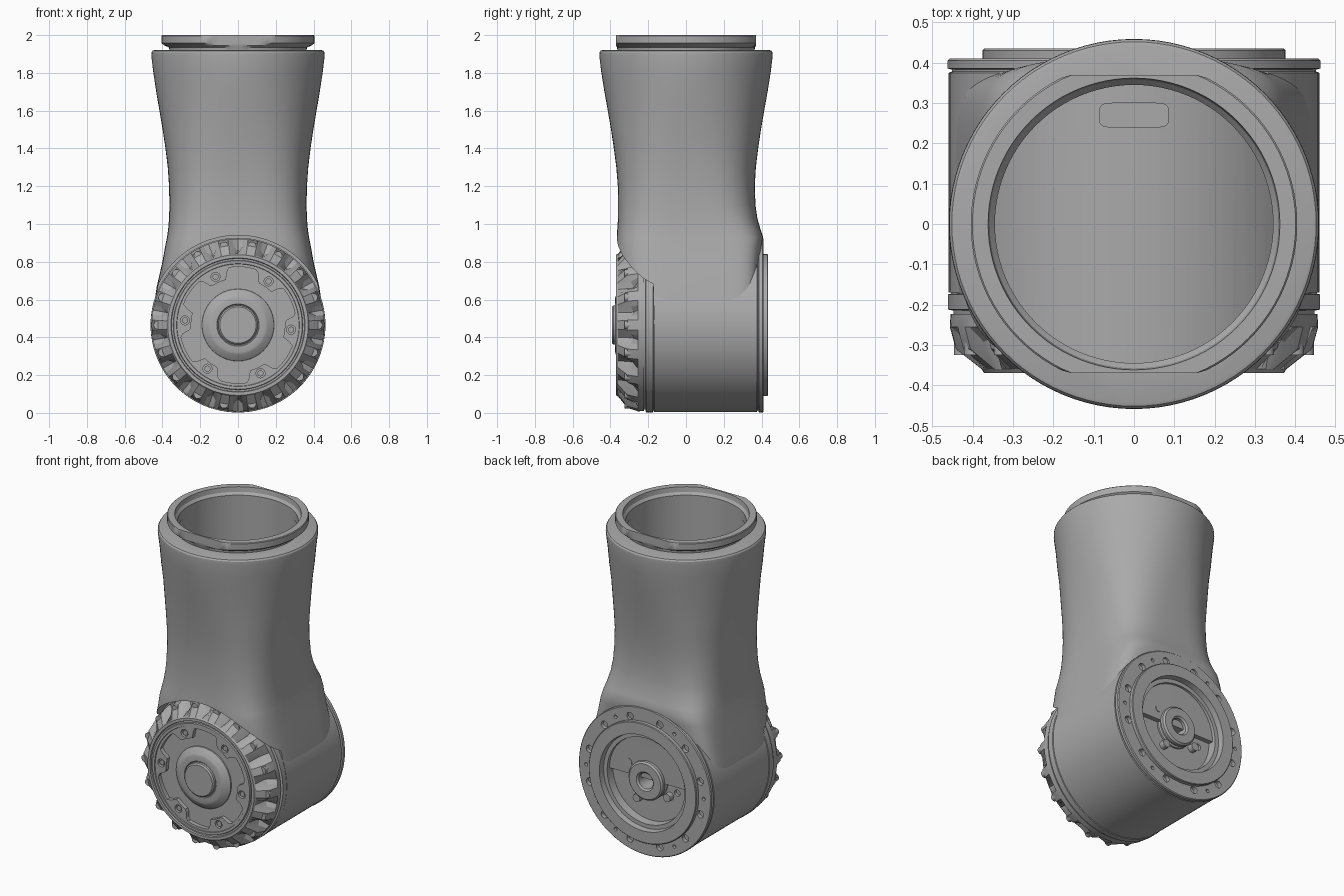
import bpy, bmesh, math
from math import cos, sin, pi, radians

if "Cube" in bpy.data.objects:
    bpy.data.objects.remove(bpy.data.objects["Cube"], do_unlink=True)

AXIS_Z = 0.465   # height of the horizontal joint axis

grey = bpy.data.materials.new("cast_grey")
grey.use_nodes = True
grey.diffuse_color = (0.4, 0.4, 0.4, 1)
grey.node_tree.nodes["Principled BSDF"].inputs["Base Color"].default_value = (0.4, 0.4, 0.4, 1)


def bridge(bm, rings, closed=False):
    """Skin a list of equal rings, capped at the ends unless closed."""
    loops = [[bm.verts.new(p) for p in ring] for ring in rings]
    n = len(loops[0])
    pairs = list(zip(loops, loops[1:])) + ([(loops[-1], loops[0])] if closed else [])
    for a, b in pairs:
        for i in range(n):
            j = (i + 1) % n
            bm.faces.new((a[i], a[j], b[j], b[i]))
    if not closed:
        bm.faces.new(loops[0])
        bm.faces.new(loops[-1])


def make(name, ring_sets, closed=False):
    bm = bmesh.new()
    for rings in ring_sets:
        bridge(bm, rings, closed)
    bmesh.ops.recalc_face_normals(bm, faces=bm.faces)
    mesh = bpy.data.meshes.new(name)
    bm.to_mesh(mesh)
    bm.free()
    mesh.materials.append(grey)
    obj = bpy.data.objects.new(name, mesh)
    bpy.context.collection.objects.link(obj)
    return obj


def cut(obj, cutter):
    """Subtract the cutter, bake the result and delete the cutter."""
    cutter.hide_render = True
    mod = obj.modifiers.new("cut", "BOOLEAN")
    mod.operation, mod.solver, mod.object = "DIFFERENCE", "EXACT", cutter
    bpy.context.view_layer.update()
    graph = bpy.context.evaluated_depsgraph_get()
    mesh = bpy.data.meshes.new_from_object(obj.evaluated_get(graph))
    obj.modifiers.clear()
    obj.data = mesh
    bpy.data.objects.remove(cutter, do_unlink=True)


def smooth(obj, angle=30):
    bpy.ops.object.select_all(action="DESELECT")
    obj.select_set(True)
    bpy.context.view_layer.objects.active = obj
    bpy.ops.object.shade_smooth_by_angle(angle=radians(angle))


def lathe(profile, n=96, x=0, z=AXIS_Z):
    """Rings about a y-parallel axis from (radius, y) points."""
    return [[(x + r * cos(2 * pi * i / n), y, z + r * sin(2 * pi * i / n))
             for i in range(n)] for r, y in profile]


def pins(radius, angles, size, y0, y1, n=16):
    """Small cylinders on a bolt circle round the joint axis."""
    return [lathe([(size, y0), (size, y1)], n, radius * cos(radians(a)),
                  AXIS_Z + radius * sin(radians(a))) for a in angles]


def oval(z, rx, front, back, nf=2, nb=2, y=0, n=96):
    """Superellipse section with separate front and back halves."""
    ring = []
    for i in range(n):
        c, s = cos(2 * pi * i / n), sin(2 * pi * i / n)
        e, depth = (nf, front) if s < 0 else (nb, back)
        ring.append((math.copysign(rx * abs(c) ** (2 / e), c),
                     y + math.copysign(depth * abs(s) ** (2 / e), s), z))
    return ring


# Upper arm: lofted from the squared joint end to the round top
sections = [
    (0.47, 0.46, 0.37, 0.38, 4, 8), (0.67, 0.43, 0.37, 0.385, 4, 8),
    (0.80, 0.40, 0.37, 0.39, 4, 7), (0.88, 0.386, 0.37, 0.40, 4, 6),
    (0.93, 0.376, 0.367, 0.408, 3.8, 5), (0.97, 0.37, 0.364, 0.395, 3.6, 4.4),
    (1.03, 0.365, 0.36, 0.378, 3.4, 3.8), (1.1, 0.363, 0.36, 0.368, 3.2, 3.4),
    (1.2, 0.365, 0.361, 0.364, 3, 3.1), (1.3, 0.372, 0.369, 0.37, 2.8, 2.8),
    (1.4, 0.384, 0.382, 0.382, 2.6, 2.6), (1.5, 0.399, 0.397, 0.397, 2.4, 2.4),
    (1.6, 0.416, 0.414, 0.414, 2.2, 2.2), (1.7, 0.433, 0.432, 0.432, 2.1, 2.1),
    (1.8, 0.448, 0.448, 0.448), (1.89, 0.459, 0.459, 0.459),
    (1.908, 0.458, 0.458, 0.458), (1.917, 0.452, 0.452, 0.452),
    (1.92, 0.443, 0.443, 0.443)]
arm = make("upper_arm", [[oval(*s) for s in sections]])
bore = make("bore_cutter", [[oval(z, 0.348, 0.348, 0.348) for z in (0.7, 2.1)]])
cut(bore, make("floor_cutter", [lathe([(0.49, -1), (0.49, 1)])]))
cut(arm, bore)
cut(arm, make("slot_cutter", [[oval(z, 0.085, 0.03, 0.03, 6, 6, 0.27, 32) for z in (0.935, 1.1)]]))
cut(arm, make("cap_clearance", [lathe([(0.475, -0.6), (0.475, -0.175)])]))
low_box = [[(x, y, z) for x, y in ((-1, -1), (1, -1), (1, -0.172), (-1, -0.172))] for z in (0, 0.67)]
cut(arm, make("skirt_cutter", [low_box]))
smooth(arm)

# Top collar with two flats
collar_profile = [
    (0.36, 1.9), (0.365, 1.935), (0.39, 1.945), (0.405, 1.957), (0.405, 1.996), (0.401, 2.0),
    (0.362, 2.0), (0.358, 1.97), (0.345, 1.955), (0.345, 1.9)]
collar = make("top_collar", [[
    [(x, max(-0.37, min(0.37, y)), z) for x, y, z in oval(h, r, r, r)]
    for r, h in collar_profile]], closed=True)
smooth(collar)

# Joint barrel with rear flange, recess and bored hub
barrel = make("joint_barrel", [lathe([
    (0.46, -0.17), (0.46, 0.375), (0.452, 0.378), (0.452, 0.383), (0.463, 0.386),
    (0.463, 0.405), (0.458, 0.41), (0.376, 0.41), (0.376, 0.431), (0.372, 0.435),
    (0.30, 0.435), (0.295, 0.40), (0.27, 0.40), (0.265, 0.35), (0.12, 0.35),
    (0.12, 0.36), (0.11, 0.365), (0.11, 0.375), (0.12, 0.38), (0.12, 0.40),
    (0.11, 0.41), (0.06, 0.41), (0.05, 0.40), (0.05, 0.28)])])
rear_holes = pins(0.4, range(15, 375, 30), 0.023, 0.385, 0.6)
rear_holes += pins(0.41, range(0, 360, 60), 0.011, 0.39, 0.6)
rear_holes += pins(0.19, (60, 82, 104, 150, 172, 194), 0.02, 0.33, 0.6)
cut(barrel, make("rear_hole_cutter", rear_holes))
smooth(barrel)

# Clamps holding the rear hub
clamps = pins(0.155, (30, 210, 300), 0.025, 0.34, 0.385)
smooth(make("hub_clamps", clamps))

# Seal ring between barrel and front cap
smooth(make("seal_ring", [lathe([
    (0.452, -0.16), (0.452, -0.172), (0.462, -0.175), (0.462, -0.212),
    (0.448, -0.215), (0.448, -0.24)])]))

# Front cap with a toothed bevel
TEETH, N = 18, 108


def toothed_ring():
    ring = []
    for i in range(N):
        a = 2 * pi * i / N
        step = N // TEETH
        k = (i % step) / step
        t = min(1, abs(2 * k - 1) * 1.5)      # 0 at valley, 1 on the lug
        r, y = 0.392 + 0.05 * t, -0.275 - 0.035 * t
        ring.append((r * cos(a), y, AXIS_Z + r * sin(a)))
    return ring


cap = make("front_cap", [
    lathe([(0.455, -0.223), (0.457, -0.255)], N) + [toothed_ring()] +
    lathe([(0.378, -0.36), (0.372, -0.37), (0.355, -0.37), (0.352, -0.36),
           (0.343, -0.36), (0.34, -0.369), (0.325, -0.369), (0.323, -0.364)], N)])


def lobed_outline(y):
    """Six-lobed pocket outline, narrowing at each screw."""
    ring = []
    for i in range(120):
        a = 3 * i
        d = abs((a - 25 + 30) % 60 - 30)
        r = 0.308 - 0.06 * max(0, min(1, (d - 15) / 5))
        ring.append((r * cos(radians(a)), y, AXIS_Z + r * sin(radians(a))))
    return ring


cut(cap, make("pocket_cutter", [[lobed_outline(-0.6), lobed_outline(-0.338)]]))
screw_angles = range(-5, 355, 60)
cut(cap, make("screw_hole_cutter", pins(0.282, screw_angles, 0.024, -0.6, -0.345)))
smooth(cap, 20)
smooth(make("cap_screws", pins(0.282, screw_angles, 0.016, -0.33, -0.357)))

# Bolts on the bevel lugs
smooth(make("rim_bolts", pins(0.425, range(0, 360, 20), 0.022, -0.25, -0.325)))

# Central hub
smooth(make("front_hub", [lathe([
    (0.192, -0.33), (0.19, -0.345), (0.155, -0.372), (0.145, -0.375), (0.112, -0.375),
    (0.108, -0.37), (0.104, -0.37), (0.104, -0.385), (0.096, -0.393)], 64)]))
